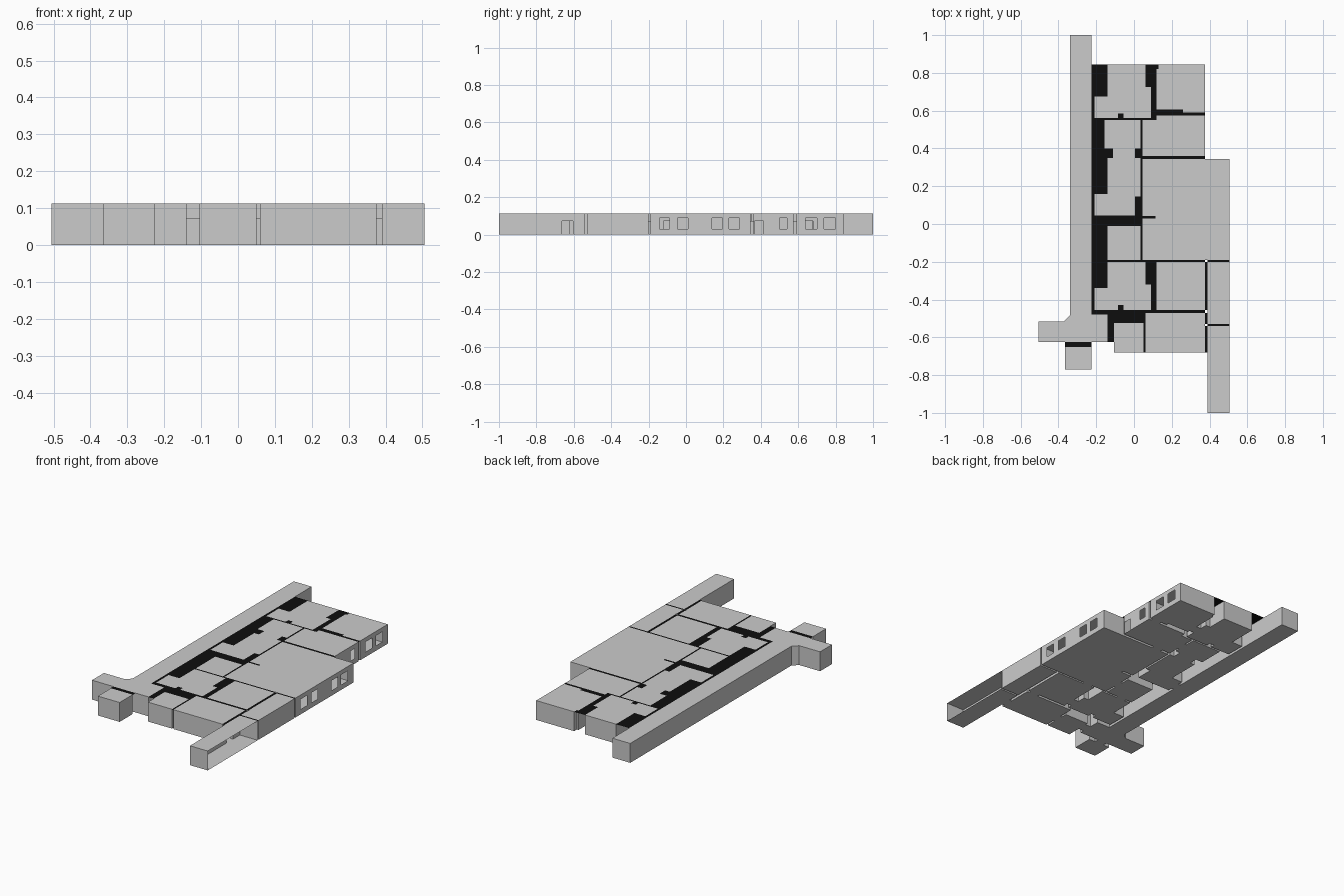
import bpy, bmesh

if "Cube" in bpy.data.objects:
    bpy.data.objects.remove(bpy.data.objects["Cube"])

H = 0.113                        # storey height
DOOR = 0.072                     # door head height
SILL, HEAD = 0.03, 0.088         # window sill and head
ROOMS, OPENINGS, LININGS = {}, [], []


def room(name, *box, wing=None, cuts=()):
    """Rectangle x0, x1, y0, y1, with an optional wing, minus wall intrusions."""
    ROOMS[name] = ([box] + ([wing] if wing else []), cuts)


def bathroom(name, y, top):
    room(name, -.21, .09, y, top,
         cuts=[(-.21, -.14, round(y + .115, 4), top),
               (.06, .09, round(top - .12, 4), top),
               (-.085, -.055, y, round(y + .025, 4))])


def door(a, b, pos, part=0, width=.06):
    """Passage through the cavity between room a and room b (right of or behind a)."""
    p, q = ROOMS[a][0][part], ROOMS[b][0][0]
    lo, hi = round(pos - width / 2, 4), round(pos + width / 2, 4)
    along_x = p[1] <= q[0]
    box = (p[1], q[0], lo, hi) if along_x else (lo, hi, p[3], q[2])
    OPENINGS.append(box + (0, DOOR))
    LININGS.append((box, along_x))


def window(x, pos, width=.056, z0=SILL, z1=HEAD):
    OPENINGS.append((x, x, round(pos - width / 2, 4), round(pos + width / 2, 4), z0, z1))


# Front wing
room("long_corridor", -.34, -.225, -.625, 1, wing=(-.505, -.14, -.625, -.515))
ROOMS["long_corridor"][0].append((-.225, -.14, -.515, -.48))
room("lobby_closet", -.365, -.225, -.77, -.65)
room("small_front_room", -.105, .05, -.68, -.525)
room("front_room", .06, .375, -.68, -.47)
room("side_balcony", .39, .505, -1, -.54)
room("side_store", .39, .505, -.53, -.2)
room("front_bedroom", .12, .375, -.455, -.2)
bathroom("front_bathroom", -.455, -.2)
# Middle rooms
room("pantry", -.14, .035, -.19, -.01)
room("living_room", .045, .505, -.19, .345, cuts=[(.045, .115, .03, .043)])
room("kitchen", -.21, .035, .045, .55,
     cuts=[(-.21, -.14, .16, .4), (-.21, -.11, .35, .4), (-.21, -.155, .4, .55),
           (.005, .035, .045, .145), (.005, .035, .35, .4)])
# Back rooms
room("dining_room", .045, .375, .36, .575, cuts=[(.045, .12, .55, .575)])
room("back_bedroom", .12, .375, .59, .845,
     cuts=[(.12, .26, .59, .605), (.12, .13, .82, .845)])
bathroom("back_bathroom", .56, .845)

# Doorways between neighbouring rooms
door("front_room", "side_balcony", -.633)
door("small_front_room", "front_room", -.59)
door("front_room", "front_bedroom", .33)
door("front_bedroom", "living_room", .17)
door("front_bathroom", "front_bedroom", -.4)
door("front_bathroom", "pantry", -.07)
door("pantry", "living_room", -.09)
door("living_room", "dining_room", .13)
door("dining_room", "back_bedroom", .33)
door("back_bathroom", "back_bedroom", .65)
door("kitchen", "dining_room", .46)
door("long_corridor", "kitchen", .1)
door("long_corridor", "small_front_room", -.57, part=1)
door("lobby_closet", "long_corridor", -.295)

# Windows, outer door and open balcony side on the right
for pos in (-.115, -.018, .168, .258):
    window(.505, pos)
for pos in (.52, .67, .768):
    window(.375, pos, .04 if pos < .6 else .06)
window(.375, .39, .05, 0, DOOR)
window(.505, -.77, .46, 0, H)

# Shared grid through every room edge and opening edge
boxes = [b for adds, cuts in ROOMS.values() for b in list(adds) + list(cuts)] + OPENINGS
XS = sorted({v for b in boxes for v in b[:2]})
YS = sorted({v for b in boxes for v in b[2:4]})
ZS = [0, SILL, DOOR, HEAD, H]


def within(x, y, b, e=0.0):
    return b[0] - e < x < b[1] + e and b[2] - e < y < b[3] + e


def cells(adds, cuts=()):
    found = set()
    for i in range(len(XS) - 1):
        for j in range(len(YS) - 1):
            x, y = (XS[i] + XS[i + 1]) / 2, (YS[j] + YS[j + 1]) / 2
            if any(within(x, y, b) for b in adds) and not any(within(x, y, b) for b in cuts):
                found.add((i, j))
    return found


def face(bm, points):
    return bm.faces.new([bm.verts.new(p) for p in points])


def flat(bm, x0, x1, y0, y1, z):
    face(bm, [(x0, y0, z), (x1, y0, z), (x1, y1, z), (x0, y1, z)])


def upright(bm, a, b, z0, z1):
    face(bm, [(*a, z0), (*b, z0), (*b, z1), (*a, z1)])


def finish(name, bm, material=None):
    bmesh.ops.remove_doubles(bm, verts=bm.verts, dist=1e-5)
    bmesh.ops.recalc_face_normals(bm, faces=bm.faces)
    bmesh.ops.dissolve_limit(bm, angle_limit=.01, verts=bm.verts, edges=bm.edges)
    mesh = bpy.data.meshes.new(name)
    bm.to_mesh(mesh)
    bm.free()
    if material:
        mesh.materials.append(material)
    bpy.context.collection.objects.link(bpy.data.objects.new(name, mesh))


# Rooms: floor, ceiling and walls with openings
filled = set()
for name, (adds, cuts) in ROOMS.items():
    area = cells(adds, cuts)
    filled |= area
    bm = bmesh.new()
    for i, j in area:
        x0, x1, y0, y1 = XS[i], XS[i + 1], YS[j], YS[j + 1]
        for z in (0, H):
            flat(bm, x0, x1, y0, y1, z)
        for di, dj, a, b in ((-1, 0, (x0, y1), (x0, y0)), (1, 0, (x1, y0), (x1, y1)),
                             (0, -1, (x0, y0), (x1, y0)), (0, 1, (x1, y1), (x0, y1))):
            if (i + di, j + dj) in area:
                continue
            mx, my = (a[0] + b[0]) / 2, (a[1] + b[1]) / 2
            for z0, z1 in zip(ZS, ZS[1:]):
                if not any(within(mx, my, o, 1e-4) and o[4] < (z0 + z1) / 2 < o[5]
                           for o in OPENINGS):
                    upright(bm, a, b, z0, z1)
    finish(name, bm)

# Slanted corner where the corridor turns
bm = bmesh.new()
p, q, r = (-.37, -.515), (-.34, -.515), (-.34, -.485)
for z in (0, H):
    face(bm, [(*v, z) for v in (p, q, r)])
upright(bm, p, r, 0, H)
finish("corridor_corner", bm)

# Door linings: threshold, head and two jambs
for (x0, x1, y0, y1), along_x in LININGS:
    bm = bmesh.new()
    for z in (0, DOOR):
        flat(bm, x0, x1, y0, y1, z)
    jambs = [((x0, y), (x1, y)) for y in (y0, y1)] if along_x else \
            [((x, y0), (x, y1)) for x in (x0, x1)]
    for a, b in jambs:
        upright(bm, a, b, 0, DOOR)
    finish("door_lining", bm)


def narrow_gap(i, j, di, dj, limit=.1):
    """True if the cell lies in a slit between two rooms along one axis."""
    ends = []
    for s in (-1, 1):
        u, v = i, j
        while (u, v) not in filled:
            u, v = u + s * di, v + s * dj
            if not (0 <= u < len(XS) - 1 and 0 <= v < len(YS) - 1):
                return False
        ends.append((XS[u], YS[v]) if s > 0 else (XS[u + 1], YS[v + 1]))
    return (ends[1][0] - ends[0][0] if di else ends[1][1] - ends[0][1]) < limit


# Black cap closing the wall cavities at ceiling level
black = bpy.data.materials.new("black")
black.diffuse_color = (0.004, 0.004, 0.004, 1)
black.use_nodes = True
black.node_tree.nodes["Principled BSDF"].inputs["Base Color"].default_value = black.diffuse_color
core = cells([(-.225, .375, -.48, .845), (-.14, .06, -.525, -.48)])
bm = bmesh.new()
for i in range(len(XS) - 1):
    for j in range(len(YS) - 1):
        if (i, j) not in filled and ((i, j) in core or narrow_gap(i, j, 1, 0)
                                     or narrow_gap(i, j, 0, 1)):
            flat(bm, XS[i], XS[i + 1], YS[j], YS[j + 1], H)
finish("wall_cap", bm, black)
